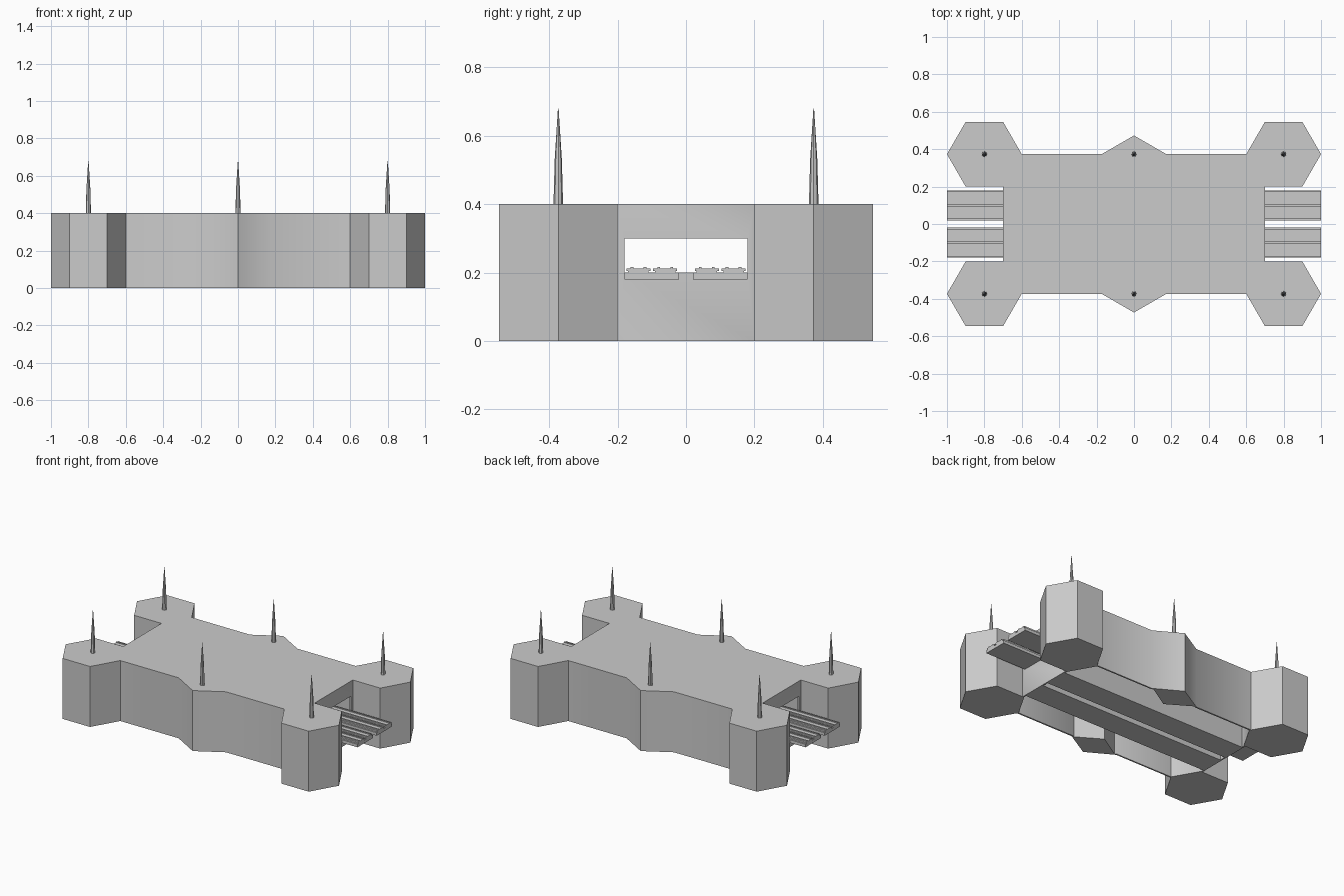
import bpy, bmesh, math

cube = bpy.data.objects.get("Cube")
if cube:
    bpy.data.objects.remove(cube, do_unlink=True)

# One stone grey for everything
stone = bpy.data.materials.new("stone_grey")
stone.use_nodes = True
GREY = (0.6, 0.6, 0.6, 1)
stone.diffuse_color = GREY
stone.node_tree.nodes["Principled BSDF"].inputs["Base Color"].default_value = GREY

R = 0.2                      # tower radius
H = R * math.sin(math.pi / 3)
YC = 0.2 + H                 # wall line and tower centres
TOP = 0.4
SIGNS = (-1, 1)


def finish(name, bm):
    bmesh.ops.recalc_face_normals(bm, faces=bm.faces)
    mesh = bpy.data.meshes.new(name)
    bm.to_mesh(mesh)
    bm.free()
    mesh.materials.append(stone)
    obj = bpy.data.objects.new(name, mesh)
    bpy.context.collection.objects.link(obj)
    return obj


def prism(name, outline, z0, z1, open_base=False):
    """Raise a flat outline into a solid, or a shell without a base."""
    bm = bmesh.new()
    low = [bm.verts.new((x, y, z0)) for x, y in outline]
    high = [bm.verts.new((x, y, z1)) for x, y in outline]
    for i in range(len(outline)):
        j = (i + 1) % len(outline)
        bm.faces.new((low[i], low[j], high[j], high[i]))
    bm.faces.new(high)
    if not open_base:
        bm.faces.new(low)
    return finish(name, bm)


def box(name, x0, x1, y0, y1, z0, z1):
    return prism(name, [(x0, y0), (x1, y0), (x1, y1), (x0, y1)], z0, z1)


def spire(name, x, y):
    """Slender pointed mast lathed from a short profile."""
    bm = bmesh.new()
    rings = []
    sides = 8
    for r, z in [(0.014, TOP), (0.0105, 0.53), (0.001, 0.68)]:
        rings.append([bm.verts.new((x + r * math.cos(i * math.tau / sides),
                                    y + r * math.sin(i * math.tau / sides), z))
                      for i in range(sides)])
    for low, high in zip(rings, rings[1:]):
        for i in range(sides):
            j = (i + 1) % sides
            bm.faces.new((low[i], low[j], high[j], high[i]))
    bm.faces.new(rings[0])
    bm.faces.new(rings[-1])
    finish(name, bm)


# Hall: an open-based shell with a pointed bay on each long side
half = [(0.7, 0.2), (0.6, YC), (H, YC), (0, YC + R / 2),
        (-H, YC), (-0.6, YC), (-0.7, 0.2)]
hall = prism("hall", half + [(-x, -y) for x, y in half], 0, TOP, open_base=True)
gate_cutter = box("gate_cutter", -0.9, 0.9, -0.18, 0.18, 0.2, 0.3)
gate_cutter.hide_render = True

thick = hall.modifiers.new("thickness", "SOLIDIFY")
thick.thickness = 0.01
thick.offset = -1
thick.use_even_offset = True
gate = hall.modifiers.new("gateways", "BOOLEAN")
gate.operation = "DIFFERENCE"
gate.object = gate_cutter
bpy.ops.object.select_all(action="DESELECT")
hall.select_set(True)
bpy.context.view_layer.objects.active = hall
for name in ("thickness", "gateways"):
    bpy.ops.object.modifier_apply(modifier=name)
bpy.data.objects.remove(gate_cutter, do_unlink=True)
bpy.ops.object.shade_smooth_by_angle(angle=math.radians(40))

for s in SIGNS:
    side = "back" if s > 0 else "front"

    # Solid diamond pier filling the bay
    prism(side + "_bay_pier",
          [(H - 0.01, s * YC), (0, s * (YC + 0.094)),
           (0.01 - H, s * YC), (0, s * (YC - 0.1))], 0, TOP - 0.005)
    spire(side + "_middle_spire", 0, s * YC)

    # Hexagonal corner towers with spires
    for sx in SIGNS:
        corner = side + ("_left" if sx > 0 else "_right")
        prism(corner + "_tower",
              [(sx * 0.8 + R * math.cos(i * math.pi / 3),
                s * YC + R * math.sin(i * math.pi / 3)) for i in range(6)], 0, TOP)
        spire(corner + "_spire", sx * 0.8, s * YC)

# Two roadbeds running right through the hall, each with twin lanes
for s in SIGNS:
    way = "back_" if s > 0 else "front_"
    yc = s * 0.1
    # deep beam under the roadbed, inside the hall
    box(way + "beam", -0.695, 0.695, yc - 0.08, yc + 0.08, 0, 0.185)
    box(way + "roadbed", -1, 1, yc - 0.08, yc + 0.08, 0.18, 0.2)
    for lane in SIGNS:
        y = yc + lane * 0.039
        box(way + "lane_foot", -1, 1, y - 0.03, y + 0.03, 0.2, 0.205)
        box(way + "lane", -1, 1, y - 0.035, y + 0.035, 0.204, 0.212)
        for rail in SIGNS:
            r = y + rail * 0.019
            box(way + "lane_rail", -1, 1, r - 0.004, r + 0.004, 0.212, 0.216)
